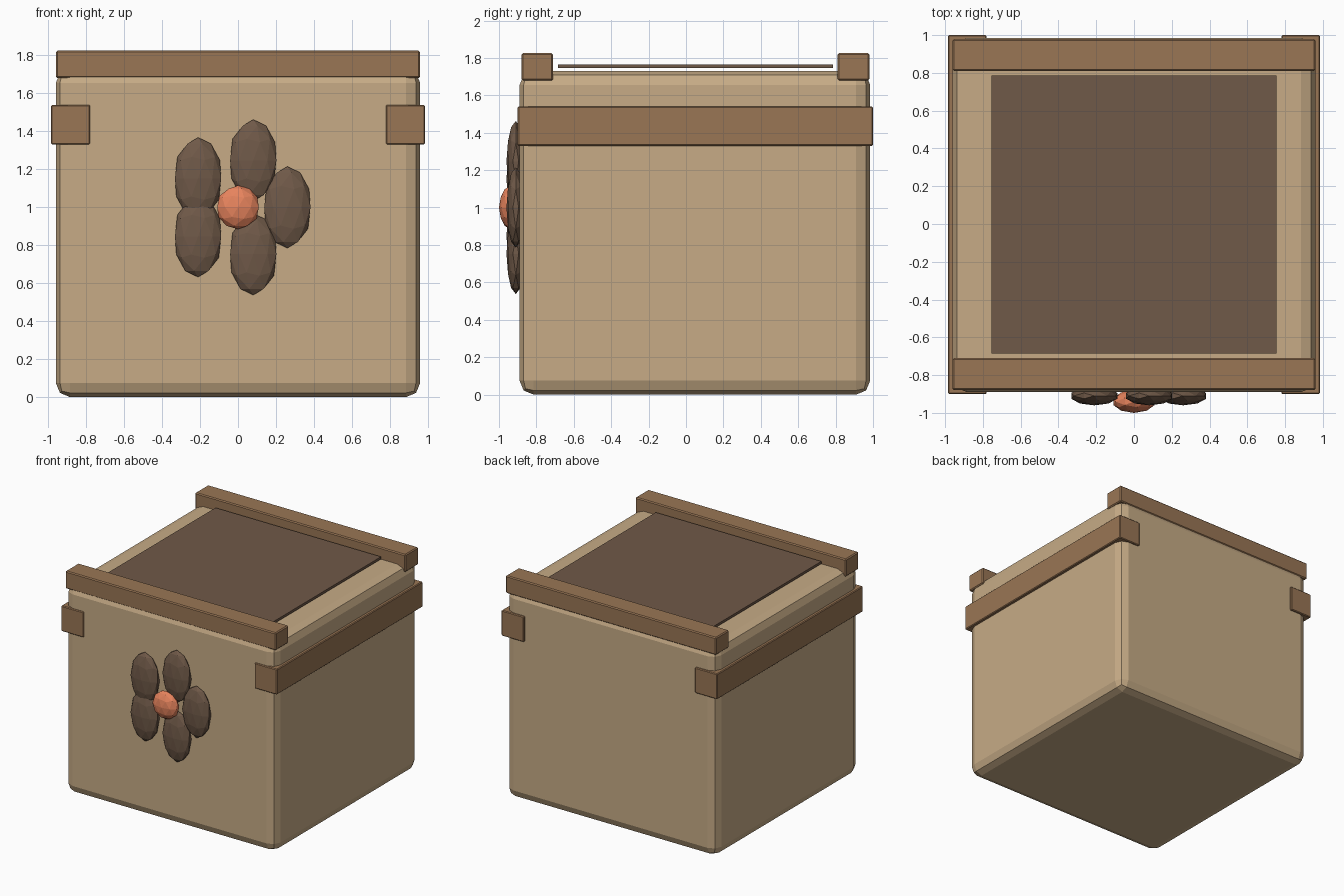
import bpy, math

if "Cube" in bpy.data.objects:
    bpy.data.objects.remove(bpy.data.objects["Cube"])


def material(name, rgb):
    m = bpy.data.materials.new(name)
    m.diffuse_color = (*rgb, 1)
    m.use_nodes = True
    m.node_tree.nodes["Principled BSDF"].inputs["Base Color"].default_value = m.diffuse_color
    return m


tan = material("tan", (0.57, 0.41, 0.24))
wood = material("wood", (0.32, 0.18, 0.09))
dark = material("dark_brown", (0.16, 0.10, 0.065))
orange = material("orange", (0.80, 0.23, 0.11))


def box(name, lo, hi, mat, bevel=0.0, segments=1):
    """Box between two corners with an optional rounded edge."""
    bpy.ops.mesh.primitive_cube_add(size=1, location=[(a + b) / 2 for a, b in zip(lo, hi)])
    ob = bpy.context.object
    ob.name = name
    ob.scale = [b - a for a, b in zip(lo, hi)]
    bpy.ops.object.transform_apply(location=False, rotation=False, scale=True)
    ob.data.materials.append(mat)
    if bevel:
        mod = ob.modifiers.new("bevel", 'BEVEL')
        mod.width = bevel
        mod.segments = segments
    return ob


def blob(name, location, scale, mat):
    """Faceted, squashed ball."""
    bpy.ops.mesh.primitive_ico_sphere_add(subdivisions=2, radius=1, location=location)
    ob = bpy.context.object
    ob.name = name
    ob.scale = scale
    bpy.ops.object.transform_apply(location=False, rotation=False, scale=True)
    ob.data.materials.append(mat)


# Main body with rounded edges
box("body", (-0.96, -0.89, 0), (0.96, 0.985, 1.73), tan, 0.075, 2)

# Top rails, front and back
for name, y in (("front", -0.88), ("back", 0.81)):
    box(name + "_rail", (-0.96, y, 1.68), (0.96, y + 0.17, 1.825), wood, 0.008)

# Side bands wrapping onto front and back
for name, x in (("left", -0.985), ("right", 0.78)):
    box(name + "_band", (x, -0.9, 1.33), (x + 0.205, 1.0, 1.54), wood, 0.006)

# Thin panel above the lid
box("top_panel", (-0.755, -0.685, 1.745), (0.755, 0.785, 1.765), dark)

# Flower on the front
for i in range(5):
    a = math.radians(72 * i)
    blob(f"petal_{i + 1}", (0.26 * math.cos(a), -0.91, 1 + 0.26 * math.sin(a)),
         (0.128, 0.05, 0.215), dark)
blob("flower_centre", (0, -0.94, 1), (0.115, 0.06, 0.115), orange)
